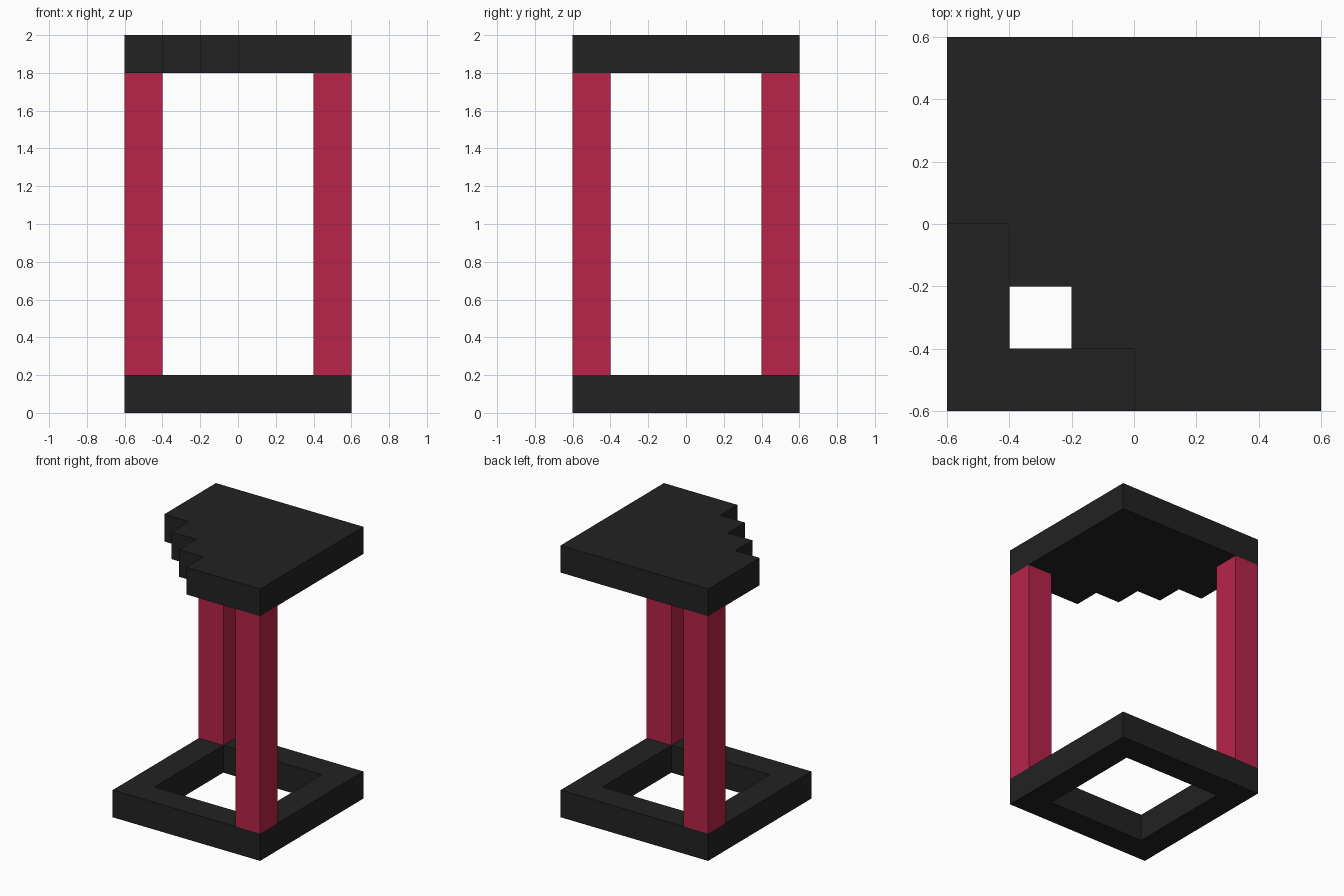
import bpy, bmesh

if "Cube" in bpy.data.objects:
    bpy.data.objects.remove(bpy.data.objects["Cube"])


def material(name, rgb):
    m = bpy.data.materials.new(name)
    m.diffuse_color = (*rgb, 1.0)
    m.use_nodes = True
    m.node_tree.nodes["Principled BSDF"].inputs["Base Color"].default_value = m.diffuse_color
    return m


BLACK = material("charcoal black", (0.016, 0.016, 0.016))
RED = material("crimson", (0.479, 0.0168, 0.0685))


def finish(bm, name, mat):
    bmesh.ops.recalc_face_normals(bm, faces=bm.faces)
    mesh = bpy.data.meshes.new(name)
    bm.to_mesh(mesh)
    bm.free()
    mesh.materials.append(mat)
    obj = bpy.data.objects.new(name, mesh)
    bpy.context.collection.objects.link(obj)
    return obj


def extrude_up(bm, z0, z1):
    faces = bm.faces[:]
    res = bmesh.ops.extrude_face_region(bm, geom=faces, use_keep_orig=True)
    verts = [g for g in res["geom"] if isinstance(g, bmesh.types.BMVert)]
    bmesh.ops.translate(bm, vec=(0, 0, z1 - z0), verts=verts)


def prism(name, outline, z0, z1, mat):
    bm = bmesh.new()
    bm.faces.new([bm.verts.new((x, y, z0)) for x, y in outline])
    extrude_up(bm, z0, z1)
    return finish(bm, name, mat)


def square(cx, cy, r):
    return [(cx - r, cy - r), (cx + r, cy - r), (cx + r, cy + r), (cx - r, cy + r)]


# Base: open square frame
bm = bmesh.new()
outer = [bm.verts.new((x, y, 0)) for x, y in square(0, 0, 0.6)]
inner = [bm.verts.new((x, y, 0)) for x, y in square(0, 0, 0.4)]
for i in range(4):
    j = (i + 1) % 4
    bm.faces.new((outer[i], outer[j], inner[j], inner[i]))
extrude_up(bm, 0, 0.2)
finish(bm, "base_frame", BLACK)

# Two posts on opposite corners
prism("front_right_post", square(0.5, -0.5, 0.1), 0.2, 1.8, RED)
prism("back_left_post", square(-0.5, 0.5, 0.1), 0.2, 1.8, RED)

# Top slab with a stepped front left corner
steps = [(-0.6, 0.0), (-0.4, 0.0), (-0.4, -0.2), (-0.2, -0.2),
         (-0.2, -0.4), (0.0, -0.4), (0.0, -0.6)]
prism("top_slab", steps + [(0.6, -0.6), (0.6, 0.6), (-0.6, 0.6)], 1.8, 2.0, BLACK)
